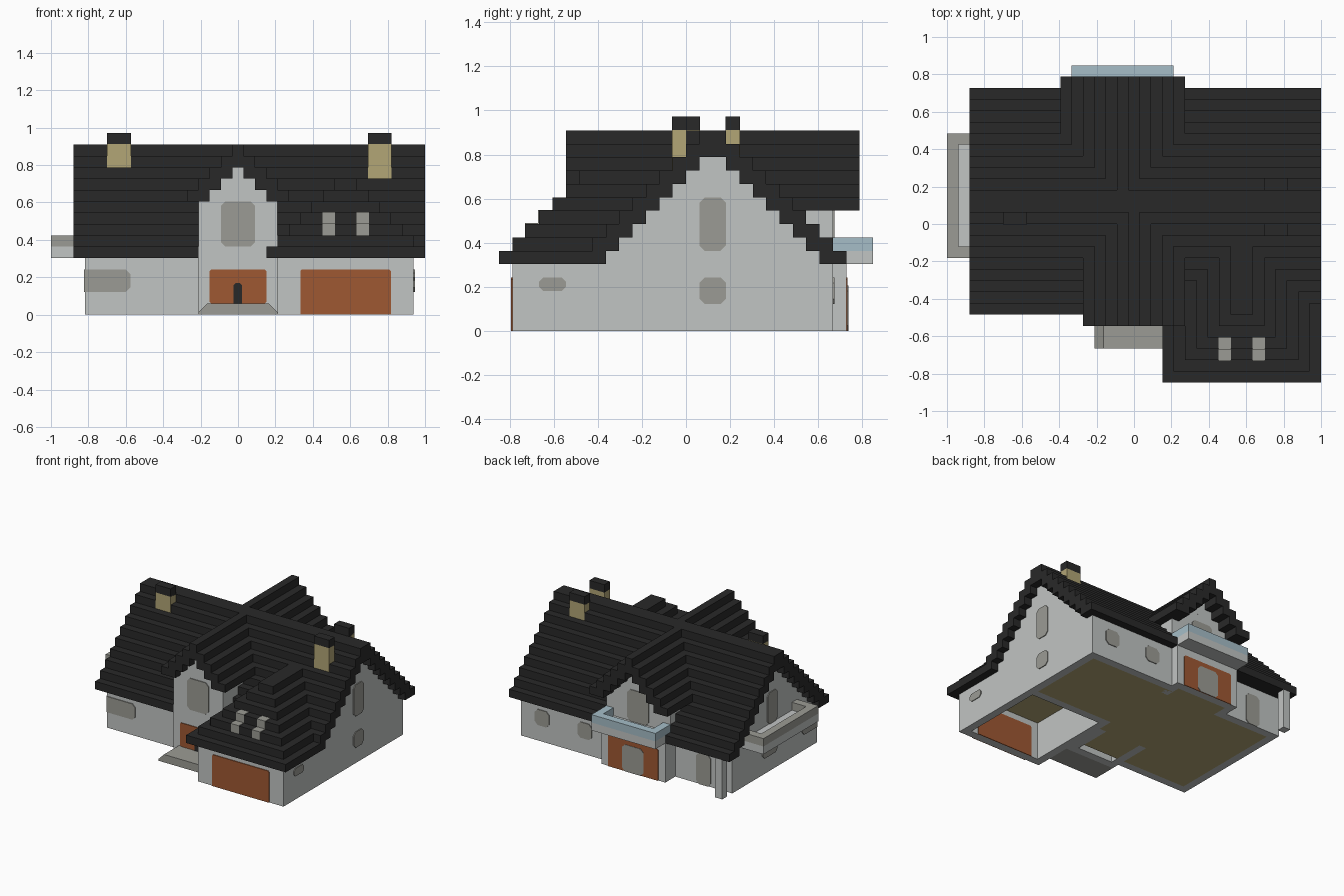
import bpy, bmesh
from mathutils import Vector

V = 2 / 33  # size of one building block
cube = bpy.data.objects.get("Cube")
if cube:
    bpy.data.objects.remove(cube, do_unlink=True)


def material(name, rgb):
    lin = [(c / 255) ** 2.2 for c in rgb] + [1]
    m = bpy.data.materials.new(name)
    m.use_nodes = True
    m.diffuse_color = lin
    m.node_tree.nodes["Principled BSDF"].inputs["Base Color"].default_value = lin
    return m


WALL = material("pale wall", (192, 195, 194))
ROOF = material("dark roof", (45, 45, 45))
GREY = material("warm grey", (154, 154, 147))
DOOR = material("rust orange", (157, 89, 54))
STONE = material("sand yellow", (177, 164, 117))
GLASS = material("pale blue", (164, 188, 198))


def place(i, j, k):
    return Vector((-1 + V * i, V * (j - 14), V * k))


def finish(name, bm, mat):
    bmesh.ops.recalc_face_normals(bm, faces=bm.faces)
    me = bpy.data.meshes.new(name)
    bm.to_mesh(me)
    bm.free()
    me.materials.append(mat)
    ob = bpy.data.objects.new(name, me)
    bpy.context.scene.collection.objects.link(ob)


def blocks(name, mat, boxes, grow=0.0):
    """One object from boxes given as x, y and z ranges in blocks."""
    bm = bmesh.new()
    for x, y, z in boxes:
        lo, hi = place(x[0], y[0], z[0]), place(x[1], y[1], z[1])
        vs = bmesh.ops.create_cube(bm, size=1)["verts"]
        size = hi - lo + Vector((grow, grow, grow)) * 2
        for v in vs:
            v.co = (lo + hi) / 2 + v.co * size
    finish(name, bm, mat)


def panel(name, mat, side, at, u, z, cut=0.4, left=True, depth=0.1, bottom=True):
    """Plate with cut corners; side is the axis and sign it faces."""
    axis, sign = side[1], 1 if side[0] == "+" else -1
    (a, b), (c, d) = u, z
    e, f = cut if left else 0, cut if bottom else 0
    g = cut if bottom else 0
    pts = [(a + min(e, f), c), (b - g, c), (b, c + g), (b, d - cut),
           (b - cut, d), (a + e, d), (a, d - e), (a, c + min(e, f))]
    bm = bmesh.new()
    vs = [bm.verts.new(place(at, p, q) if axis == "x" else place(p, at, q)) for p, q in pts]
    bmesh.ops.remove_doubles(bm, verts=vs, dist=1e-5)
    face = bm.faces.new(list(bm.verts)) if len(bm.verts) < 3 else None
    if face is None and not bm.faces:
        bm.verts.ensure_lookup_table()
        face = bm.faces.new(bm.verts[:])
    out = bmesh.ops.extrude_face_region(bm, geom=[face])["geom"]
    push = Vector((sign, 0, 0)) if axis == "x" else Vector((0, sign, 0))
    for v in out:
        if isinstance(v, bmesh.types.BMVert):
            v.co += push * depth * V
    finish(name, bm, mat)


def pair(mid, half):
    """Both two-block strips of one roof course."""
    w = min(2, half)
    return (mid - half, mid - half + w), (mid + half - w, mid + half)


# Main roof, with its low courses broken at the two cross wings
main = []
for k in range(10):
    front, back = pair(16, 10 - k)
    z = (5 + k, 6 + k)
    for y, gap in ((front, (13, 20)), (back, (11, 20))):
        if k < 3:
            main += [((2, gap[0]), y, z), ((gap[1], 33), y, z)]
        else:
            main.append(((2, 33), y, z))
blocks("main_roof", ROOF, main)

# Cross wing roofs
for name, mid, courses, y in (("front_wing_roof", 16.5, 5, (5, 15)),
                              ("back_wing_roof", 15.5, 6, (17, 27))):
    blocks(name, ROOF, [(x, y, (14 - n, 15 - n))
                        for n in range(courses) for x in pair(mid, n + 0.5)])

# Hipped garage roof
hip = []
for k in range(7):
    z = (5 + k, 6 + k)
    hip.append(((19 + k, 33 - k), (k, k + 2), z))
    hip += [(x, (k + 2, 7 + k), z) for x in pair(26, 7 - k)]
blocks("garage_roof", ROOF, hip)
blocks("skylights", GREY, [((x, x + 1), (y, y + 2), (y + 5, y + 6))
                           for x in (24, 27) for y in (2, 3)], 0.004)

# Stepped gable walls
for name, x, y in (("left_gable_wall", (31, 32), (1, 25)),
                   ("right_gable_wall", (3, 4), (7, 24))):
    blocks(name, WALL, [(x, y, (0, 5))] +
           [(x, (8 + k, 24 - k), (5 + k, 6 + k)) for k in range(8)])

# Front wing walls
blocks("front_wing_walls", WALL,
       [((13, 20), (6, 7), (0, 10)), ((13, 14), (7, 12), (0, 10)), ((19, 20), (7, 12), (0, 10))] +
       [((14 + n, 19 - n), (6, 7), (10 + n, 11 + n)) for n in range(3)])

# Back wing walls and the bay below the balcony
blocks("back_wing_walls", WALL,
       [((11, 20), (24, 25), (5, 9)), ((11, 12), (20, 24), (5, 9)), ((19, 20), (20, 24), (5, 9))] +
       [((12 + n, 19 - n), (24, 25), (9 + n, 10 + n)) for n in range(4)])
blocks("back_bay", WALL, [((11, 20), (25, 26), (0, 5)), ((11, 12), (23, 25), (0, 5)),
                          ((19, 20), (23, 25), (0, 5))])

# Long walls, garage walls and corner post
blocks("front_wall", WALL, [((4, 13), (7, 8), (0, 5))])
blocks("back_walls", WALL, [((20, 31), (24, 25), (0, 5)), ((4, 11), (23, 24), (0, 5))])
blocks("garage_walls", WALL, [((20, 31), (1, 2), (0, 5)), ((20, 21), (2, 13), (0, 5)),
                              ((20, 31), (13, 14), (0, 5))])
blocks("porch_post", WALL, [((3, 4), (25, 26), (0, 5))])

# Floors
blocks("ground_floor", STONE, [((4, 20), (8, 14), (0, 1)), ((4, 31), (14, 23), (0, 1)),
                               ((12, 31), (23, 24), (0, 1)), ((12, 19), (24, 25), (0, 1))])
blocks("upper_floor", STONE, [((4, 31), (8, 23), (4.8, 5.2)), ((21, 31), (2, 8), (4.8, 5.2))])

# Balconies
blocks("back_balcony_floor", WALL, [((11, 20), (25, 28), (5, 6))])
blocks("back_balcony_rail", GLASS, [((11, 20), (27, 28), (6, 7)), ((11, 12), (25, 27), (6, 7)),
                                    ((19, 20), (25, 27), (6, 7))])
blocks("side_balcony_floor", WALL, [((0, 3), (11, 22), (5, 6))])
blocks("side_balcony_rail", GREY, [((0, 1), (11, 22), (6, 7)), ((1, 3), (11, 12), (6, 7)),
                                   ((1, 3), (21, 22), (6, 7))])

# Chimneys with dark caps
for name, x, y, z in (("right_chimney", 5, 14, 13), ("left_front_chimney", 28, 13, 12),
                      ("left_back_chimney", 28, 17, 13)):
    blocks(name, STONE, [((x, x + 2), (y, y + 1), (z, 15))], 0.003)
    blocks(name + "_cap", ROOF, [((x, x + 2), (y, y + 1), (15, 16))], 0.003)

# Front step, doors and windows
panel("front_step", GREY, "-y", 6, (13, 20), (0, 1), 0.8, depth=3, bottom=False)
panel("front_door", DOOR, "-y", 6, (14, 19), (1, 4), 0.15)
panel("front_door_light", ROOF, "-y", 5.9, (16.1, 16.85), (1, 2.8), 0.2, depth=0.05, bottom=False)
panel("front_wing_window", GREY, "-y", 6, (15, 18), (6, 10))
panel("corner_window_front", GREY, "-y", 7, (3, 7), (2, 4), left=False)
panel("corner_window_side", GREY, "-x", 3, (7, 10), (2, 4), left=False)
panel("garage_door", DOOR, "-y", 1, (22, 30), (0, 4), 0.15, bottom=False)
panel("garage_door_inside", DOOR, "+y", 2, (22, 30), (0, 4), 0.15, bottom=False)

# Left side windows
panel("left_upper_window", GREY, "+x", 32, (15, 17), (6, 10))
panel("left_lower_window", GREY, "+x", 32, (15, 17), (2, 4))
panel("garage_side_window", GREY, "+x", 32, (3, 5), (3, 4), 0.3)

# Right side openings
panel("side_balcony_door", GREY, "-x", 3, (15, 17), (6, 10))
panel("right_lower_window", GREY, "-x", 3, (15, 18), (2, 4))

# Back openings
panel("back_wing_window", GREY, "+y", 25, (14, 17), (6, 10))
for n, x in enumerate((22, 28)):
    panel(f"back_window_{n + 1}", GREY, "+y", 25, (x, x + 2), (2, 4))
panel("bay_door", DOOR, "+y", 26, (12, 19), (0, 4), 0.15, bottom=False)
panel("bay_door_glass", GREY, "+y", 26.1, (14, 17), (0, 3.4), depth=0.05)
panel("porch_door", GREY, "+y", 24, (6, 8), (0, 4))
